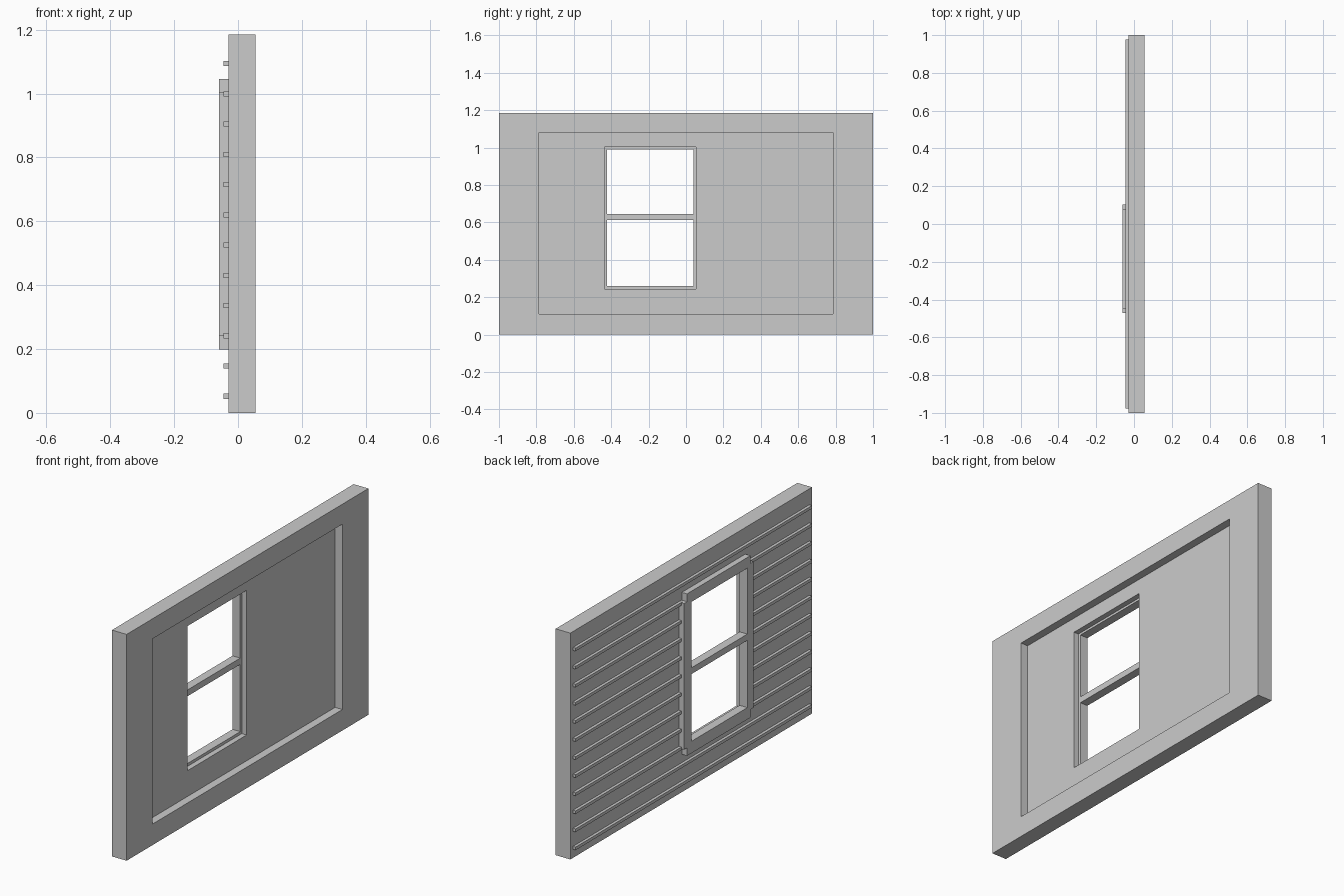
import bpy
import bmesh

cube = bpy.data.objects.get("Cube")
if cube:
    bpy.data.objects.remove(cube, do_unlink=True)

# Single plain grey
grey = bpy.data.materials.new("plain_grey")
grey.use_nodes = True
grey.diffuse_color = (0.6, 0.6, 0.6, 1)
grey.node_tree.nodes["Principled BSDF"].inputs["Base Color"].default_value = (0.6, 0.6, 0.6, 1)


def prism(name, outline, x0, x1):
    """Extrude a (y, z) outline from x0 to x1."""
    bm = bmesh.new()
    face = bm.faces.new([bm.verts.new((x0, y, z)) for y, z in outline])
    ext = bmesh.ops.extrude_face_region(bm, geom=[face])
    moved = [v for v in ext["geom"] if isinstance(v, bmesh.types.BMVert)]
    bmesh.ops.translate(bm, verts=moved, vec=(x1 - x0, 0, 0))
    bmesh.ops.recalc_face_normals(bm, faces=bm.faces)
    mesh = bpy.data.meshes.new(name)
    bm.to_mesh(mesh)
    bm.free()
    mesh.materials.append(grey)
    obj = bpy.data.objects.new(name, mesh)
    bpy.context.collection.objects.link(obj)
    return obj


def rect(y0, y1, z0, z1):
    return [(y0, z0), (y1, z0), (y1, z1), (y0, z1)]


def cut(obj, outline, x0, x1):
    """Subtract a prism from an object and discard the cutter."""
    cutter = prism("cutter", outline, x0, x1)
    cutter.hide_render = True
    mod = obj.modifiers.new("cut", "BOOLEAN")
    mod.operation = "DIFFERENCE"
    mod.solver = "EXACT"
    mod.object = cutter
    bpy.context.view_layer.objects.active = obj
    bpy.ops.object.modifier_apply(modifier=mod.name)
    bpy.data.objects.remove(cutter, do_unlink=True)


# Key depths
BACK, FACE, RECESS = -0.03, 0.055, 0.013
TRIM, SASH = -0.06, -0.015

# Window hole, and the two panes separated by the cross bar
hole = rect(-0.437, 0.053, 0.245, 1.002)
panes = [rect(-0.422, 0.04, 0.26, 0.612), rect(-0.422, 0.04, 0.645, 0.99)]

# Wall slab with recessed panel and window hole
wall = prism("wall", rect(-1, 1, 0, 1.185), BACK, FACE)
cut(wall, rect(-0.785, 0.785, 0.11, 1.08), RECESS, FACE + 0.1)
cut(wall, hole, BACK - 0.1, FACE + 0.1)

# Outer casing with notched corners
ya, yb, yc, yd = -0.472, -0.447, 0.077, 0.102
za, zb, zc, zd = 0.198, 0.24, 1.005, 1.046
casing = prism("window_casing", [
    (yb, za), (yc, za), (yc, zb), (yd, zb), (yd, zc), (yc, zc),
    (yc, zd), (yb, zd), (yb, zc), (ya, zc), (ya, zb), (yb, zb)], TRIM, BACK)

# Inner sash set into the wall hole
sash = prism("window_sash", hole, BACK, SASH)
for part in (casing, sash):
    for pane in panes:
        cut(part, pane, TRIM - 0.1, FACE + 0.1)

# Horizontal siding battens, interrupted by the window
for i in range(12):
    z = 0.052 + 0.0947 * i
    z0, z1 = z - 0.008, z + 0.008
    if zb < z < zc:
        spans = [(-0.977, ya + 0.01), (yd - 0.01, 0.977)]
    else:
        spans = [(-0.977, 0.977)]
    for j, (y0, y1) in enumerate(spans):
        prism(f"siding_batten_{i + 1}_{j + 1}", rect(y0, y1, z0, z1), -0.045, BACK)
